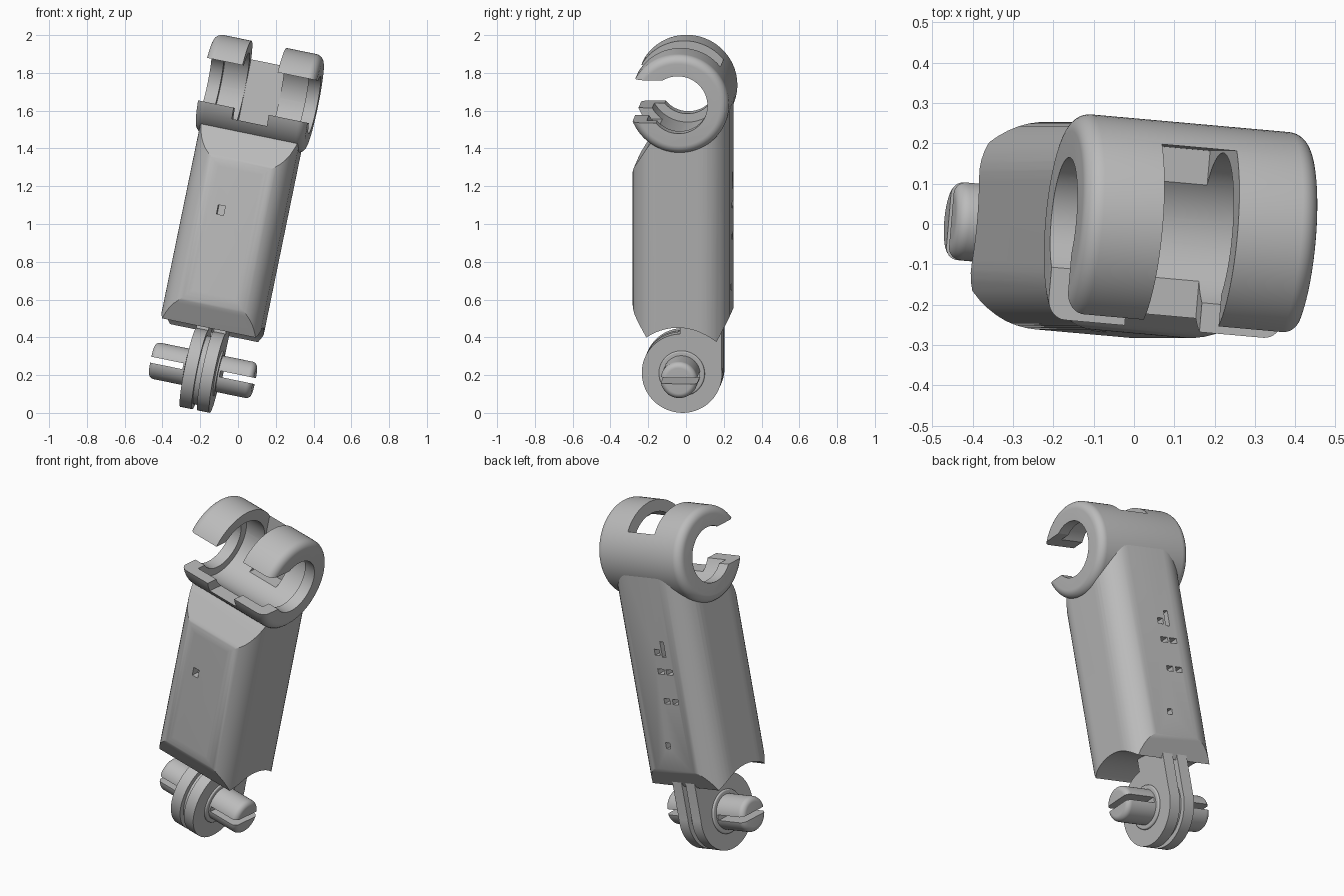
import bpy, bmesh, math
from mathutils import Matrix, Vector

if "Cube" in bpy.data.objects:
    bpy.data.objects.remove(bpy.data.objects["Cube"], do_unlink=True)

grey = bpy.data.materials.new("plain_grey")
grey.use_nodes = True
grey.diffuse_color = (0.5, 0.5, 0.5, 1)
grey.node_tree.nodes["Principled BSDF"].inputs["Base Color"].default_value = grey.diffuse_color

# Local frame: x along the pivot pin, z along the arm, origin at the pivot
POSE = (Matrix.Translation((-0.185, -0.015, 0.225))
        @ Matrix.Rotation(math.radians(11.6), 4, 'Y')
        @ Matrix.Rotation(math.radians(-5), 4, 'Z'))
RING_Z = 1.495
X_AXIS, Z_AXIS = "x", "z"


def rounded(points, radii, steps=8):
    """Polygon outline with circular corner fillets."""
    out = []
    for i, (p, r) in enumerate(zip(points, radii)):
        p = Vector(p)
        a = (Vector(points[i - 1]) - p).normalized()
        b = (Vector(points[(i + 1) % len(points)]) - p).normalized()
        if r == 0:
            out.append(p)
            continue
        half = a.angle(b) / 2
        t, w = r / math.tan(half), math.sin(half)
        for k in range(steps + 1):
            s = k / steps
            c = [(1 - s) ** 2, 2 * w * s * (1 - s), s * s]
            out.append((c[0] * (p + a * t) + c[1] * p + c[2] * (p + b * t)) / sum(c))
    return out


def finish(name, bm):
    bmesh.ops.recalc_face_normals(bm, faces=bm.faces)
    mesh = bpy.data.meshes.new(name)
    bm.to_mesh(mesh)
    bm.free()
    mesh.materials.append(grey)
    obj = bpy.data.objects.new(name, mesh)
    bpy.context.collection.objects.link(obj)
    return obj


def prism(name, outline, axis, lo, hi):
    """Extrude a 2D outline along x (outline in y,z) or z (outline in x,y)."""
    bm = bmesh.new()
    place = (lambda p, d: (d, p[0], p[1])) if axis == X_AXIS else (lambda p, d: (p[0], p[1], d))
    rows = [[bm.verts.new(place(p, d)) for p in outline] for d in (lo, hi)]
    bm.faces.new(rows[0])
    bm.faces.new(rows[1])
    for i in range(len(outline)):
        bm.faces.new((rows[0][i - 1], rows[0][i], rows[1][i], rows[1][i - 1]))
    return finish(name, bm)


def lathe(name, profile, z=0, sides=72):
    """Revolve an (x, radius) profile about the x axis; ends are capped."""
    bm = bmesh.new()
    rings = []
    for x, r in profile:
        angles = [math.tau * i / sides for i in range(sides)]
        rings.append([bm.verts.new((x, r * math.cos(a), z + r * math.sin(a))) for a in angles])
    for low, high in zip(rings, rings[1:]):
        for i in range(sides):
            bm.faces.new((low[i - 1], low[i], high[i], high[i - 1]))
    bm.faces.new(rings[0])
    bm.faces.new(rings[-1])
    return finish(name, bm)


def box(name, x, y, z):
    return prism(name, [(x[0], y[0]), (x[1], y[0]), (x[1], y[1]), (x[0], y[1])], Z_AXIS, *z)


def combine(obj, others, mode):
    for other in others:
        mod = obj.modifiers.new(mode.lower(), 'BOOLEAN')
        mod.operation, mod.object, mod.solver = mode, other, 'EXACT'
    bpy.context.view_layer.update()
    mesh = bpy.data.meshes.new_from_object(obj.evaluated_get(bpy.context.evaluated_depsgraph_get()))
    obj.modifiers.clear()
    obj.data = mesh


def drum(name, half, radius, fillet, z=0):
    """Solid cylinder with rounded rims."""
    corners = [(-half, 0), (-half, radius), (half, radius), (half, 0)]
    path = rounded(corners, [0, fillet, fillet, 0])[1:-1]
    return lathe(name, path, z)


# Case: rounded column trimmed to the side profile
H, D = 0.268, 0.258
case = prism("case", rounded([(-H, -D), (H, -D), (H, D), (-H, D)], [0.15] * 4, 10), Z_AXIS, 0.1, 1.6)
side = rounded([(0.19, 0.19), (D + 0.01, 0.34), (D + 0.01, RING_Z), (0, RING_Z),
                (-0.17, 1.25), (-D, 1.11), (-D, 0.36), (-0.15, 0.19)],
               [0, 0.1, 0, 0, 0, 0.12, 0.15, 0])
trim = prism("trim", side, X_AXIS, -0.5, 0.5)
combine(case, [trim], 'INTERSECT')

# Clamp: rounded drum at the top of the case
clamp = drum("clamp", 0.297, 0.266, 0.045, RING_Z)

# Openings shared by case and clamp
cutters = [
    lathe("cut_bore", [(-0.5, 0.155), (0.5, 0.155)], RING_Z),
    lathe("cut_seat", [(-0.23, 0.2), (0.23, 0.2)], RING_Z),
    box("cut_window", (-0.1, 0.09), (-0.5, 0.205), (RING_Z - 0.16, RING_Z + 0.5)),
    box("cut_mouth", (-0.5, 0.5), (-0.5, -0.06), (RING_Z - 0.1, RING_Z + 0.13)),
]
combine(clamp, cutters, 'DIFFERENCE')

# Clearance arch and small pockets in the case
cutters.append(lathe("cut_arch", [(-0.5, 0.285), (0.5, 0.285)]))
pockets = [(-0.02, 1.0, 0.035, 0.035), (-0.065, 1.02, 0.025, 0.09), (-0.025, 0.89, 0.045, 0.03),
           (-0.085, 0.89, 0.045, 0.03), (-0.03, 0.72, 0.04, 0.03), (-0.09, 0.72, 0.04, 0.03),
           (0.02, 0.46, 0.03, 0.035)]
for u, w, wide, tall in pockets:
    cutters.append(box("cut_pocket", (u - wide / 2, u + wide / 2), (0.21, 0.4),
                       (w - tall / 2, w + tall / 2)))
cutters.append(box("cut_front_pocket", (-0.075, -0.037), (-0.4, -0.21), (0.825, 0.875)))
# Hole in the clamp floor
cutters.append(box("cut_floor_pocket", (-0.02, 0.02), (-0.03, 0.03), (RING_Z - 0.24, RING_Z)))
combine(case, cutters, 'DIFFERENCE')

# Hinge plates: discs with a neck running up into the case
parts = [case, clamp]
for label, s in (("left", 1), ("right", -1)):
    lo, hi = sorted((0.014 * s, 0.08 * s))
    disc = lathe(label + "_hinge_plate", [(lo, 0.213), (hi, 0.213)])
    neck = box("neck", (lo, hi), (-0.01, 0.212), (0, 0.4))
    combine(disc, [neck], 'UNION')
    parts.append(disc)
    cutters.append(neck)
parts.append(lathe("hinge_core", [(-0.03, 0.185), (0.03, 0.185)]))
parts.append(drum("hinge_washer", 0.09, 0.122, 0.008))

# Pivot pin with a slot through each end
pin = drum("pivot_pin", 0.278, 0.098, 0.03)
slots = [box("cut_slot", sorted((0.1 * s, 0.4 * s)), (-0.3, 0.3), (-0.016, 0.016)) for s in (1, -1)]
combine(pin, slots, 'DIFFERENCE')
parts.append(pin)

for helper in cutters + slots + [trim]:
    bpy.data.objects.remove(helper, do_unlink=True)

# Pose and shade
bpy.ops.object.select_all(action='DESELECT')
for obj in parts:
    obj.matrix_world = POSE
    obj.select_set(True)
bpy.context.view_layer.objects.active = case
bpy.ops.object.shade_smooth_by_angle(angle=math.radians(30))
